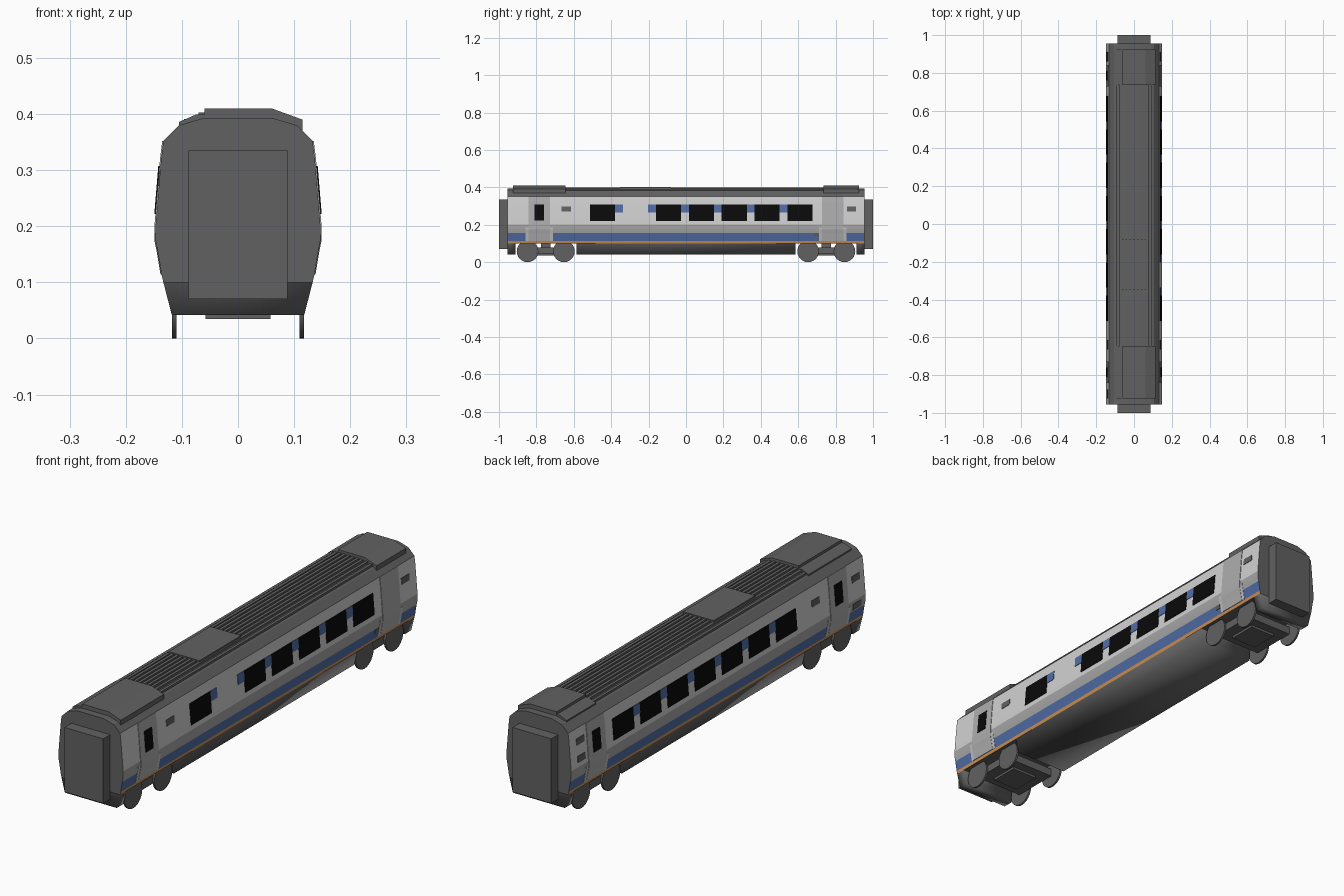
import bpy, bmesh, math

if "Cube" in bpy.data.objects:
    bpy.data.objects.remove(bpy.data.objects["Cube"], do_unlink=True)


def material(name, rgb):
    m = bpy.data.materials.new(name)
    m.use_nodes = True
    m.diffuse_color = (*rgb, 1)
    node = m.node_tree.nodes["Principled BSDF"]
    node.inputs["Base Color"].default_value = (*rgb, 1)
    node.inputs["Roughness"].default_value = 0.8
    return m


GREY = material("roof grey", (0.12, 0.12, 0.12))
WHITE = material("side white", (0.64, 0.64, 0.64))
BAND = material("waist grey", (0.38, 0.38, 0.38))
BLUE = material("stripe blue", (0.08, 0.155, 0.38))
ORANGE = material("stripe orange", (0.62, 0.28, 0.09))
BLACK = material("window black", (0.003, 0.003, 0.003))
DOOR = material("door grey", (0.42, 0.42, 0.42))
STEP = material("door step light grey", (0.52, 0.52, 0.52))

# Right half of the body section, bottom to top
SECTION = [(0.133, 0.1), (0.136, 0.113), (0.143, 0.155), (0.147, 0.175),
           (0.147, 0.2), (0.137, 0.32), (0.133, 0.352), (0.105, 0.38), (0.06, 0.393)]


def half_width(z):
    for (xa, za), (xb, zb) in zip(SECTION, SECTION[1:]):
        if za <= z <= zb:
            return xa + (xb - xa) * (z - za) / (zb - za)
    return SECTION[0][0]


def finish(bm, name, mats):
    bmesh.ops.recalc_face_normals(bm, faces=bm.faces)
    mesh = bpy.data.meshes.new(name)
    bm.to_mesh(mesh)
    bm.free()
    for m in mats:
        mesh.materials.append(m)
    obj = bpy.data.objects.new(name, mesh)
    bpy.context.collection.objects.link(obj)
    return obj


def prism(name, outline, y0, y1, mats):
    """Extrude an x-z outline along y."""
    bm = bmesh.new()
    a = [bm.verts.new((x, y0, z)) for x, z in outline]
    b = [bm.verts.new((x, y1, z)) for x, z in outline]
    bm.faces.new(a)
    bm.faces.new(b)
    for i in range(len(a)):
        j = (i + 1) % len(a)
        bm.faces.new((a[i], a[j], b[j], b[i]))
    return finish(bm, name, mats)


def box(name, x0, x1, y0, y1, z0, z1, mat=GREY):
    return prism(name, [(x0, z0), (x1, z0), (x1, z1), (x0, z1)], y0, y1, [mat])


def side_panel(name, side, y0, y1, z0, z1, mat, out=0.002):
    """Thin plate that follows the curve of the body side."""
    heights = [z0] + [z for _, z in SECTION if z0 < z < z1] + [z1]
    outer = [(side * (half_width(z) + out), z) for z in heights]
    inner = [(side * (half_width(z) - 0.002), z) for z in reversed(heights)]
    return prism(name, outer + inner, y0, y1, [mat])


def smooth(obj, angle):
    bpy.ops.object.select_all(action="DESELECT")
    obj.select_set(True)
    bpy.context.view_layer.objects.active = obj
    bpy.ops.object.shade_smooth_by_angle(angle=math.radians(angle))


# Body shell, coloured in bands by height
body = prism("body_shell", SECTION + [(-x, z) for x, z in reversed(SECTION)],
             -0.955, 0.955, [GREY, WHITE, BAND, BLUE, ORANGE])
for p in body.data.polygons:
    z = p.center.z
    if abs(p.normal.x) < 0.8:
        p.material_index = 0
    else:
        p.material_index = 4 if z < 0.113 else 3 if z < 0.155 else 2 if z < 0.2 else 1
smooth(body, 25)

# Roof ribs and centre panel
RIBS = 10
for i in range(RIBS):
    x = -0.09 + 0.18 * i / (RIBS - 1)
    base = half_top = 0.393 if abs(x) < 0.06 else 0.393 - (abs(x) - 0.06) * 0.29
    box("roof_rib", x - 0.006, x + 0.006, -0.645, 0.74, base - 0.004, half_top + 0.007)
box("roof_centre_panel", -0.07, 0.07, -0.35, -0.08, 0.39, 0.403)

# Roof equipment pods
POD = [(-0.105, 0.368), (-0.105, 0.386), (-0.075, 0.399), (-0.06, 0.399), (-0.06, 0.41),
       (0.06, 0.41), (0.115, 0.39), (0.115, 0.365)]
for name, y0, y1 in (("front_roof_pod", -0.925, -0.645), ("rear_roof_pod", 0.735, 0.925)):
    prism(name, POD, y0, y1, [GREY])

# Gangways at both ends
for name, s in (("front_gangway", -1), ("rear_gangway", 1)):
    box(name, -0.088, 0.088, min(s * 0.95, s), max(s * 0.95, s), 0.07, 0.335)

# Underframe skirts, open on top and softly shaded
SKIRT = [(-0.133, 0.1), (-0.118, 0.042), (0.118, 0.042), (0.133, 0.1)]
for name, y0, y1 in (("centre_skirt", -0.585, 0.585), ("front_skirt", -0.955, -0.912),
                     ("rear_skirt", 0.912, 0.955)):
    skirt = prism(name, SKIRT, y0, y1, [GREY])
    bm = bmesh.new()
    bm.from_mesh(skirt.data)
    top = [f for f in bm.faces if f.normal.z > 0.9]
    bmesh.ops.delete(bm, geom=top, context="FACES")
    bm.to_mesh(skirt.data)
    bm.free()
    smooth(skirt, 180)

# Bogies with wheels
for end, s in (("front", -1), ("rear", 1)):
    y = s * 0.75
    box(end + "_bogie_frame", -0.108, 0.108, y - 0.1, y + 0.1, 0.045, 0.078)
    box(end + "_bogie_underside", -0.058, 0.058, y - 0.06, y + 0.06, 0.035, 0.045)
    box(end + "_bogie_pivot", -0.04, 0.04, y - 0.025, y + 0.025, 0.078, 0.102)
    for dy in (-0.097, 0.097):
        for side in (-1, 1):
            bpy.ops.mesh.primitive_cylinder_add(
                vertices=24, radius=0.058, depth=0.008,
                location=(side * 0.114, y + dy, 0.058), rotation=(0, math.pi / 2, 0))
            wheel = bpy.context.object
            wheel.name = end + "_wheel"
            wheel.data.materials.append(GREY)
            smooth(wheel, 30)

# Windows with blue panels between them; one bay on the left side is blank
PITCH = 0.176
for side, label in ((1, "left"), (-1, "right")):
    for i in range(7):
        y = 0.61 - i * PITCH
        blank = side == 1 and i == 5
        if not blank:
            side_panel(label + "_window", side, y - 0.067, y + 0.067, 0.22, 0.307, BLACK)
        if i < 6:
            mid = y - PITCH / 2
            side_panel(label + "_blue_panel", side, mid - 0.021, mid + 0.021, 0.266, 0.307, BLUE)

    # Doors with wider light step surrounds
    for s in (-1, 1):
        y = s * 0.785
        side_panel(label + "_door_surround", side, y - 0.073, y + 0.073, 0.114, 0.185, STEP, 0.001)
        side_panel(label + "_door", side, y - 0.058, y + 0.058, 0.114, 0.352, DOOR, 0.002)
        if side == -1 or s == -1:
            side_panel(label + "_door_window", side, y - 0.025, y + 0.025, 0.222, 0.307, BLACK, 0.004)

# Small information displays and vents
for side, y, z in ((1, -0.64, 0.285), (1, 0.885, 0.285), (-1, -0.64, 0.285),
                   (-1, 0.885, 0.3), (-1, 0.885, 0.23), (-1, -0.9, 0.285), (-1, -0.9, 0.175)):
    side_panel("side_display", side, y - 0.025, y + 0.025, z - 0.013, z + 0.013, GREY)
side_panel("door_control", 1, 0.685, 0.71, 0.136, 0.152, GREY)
